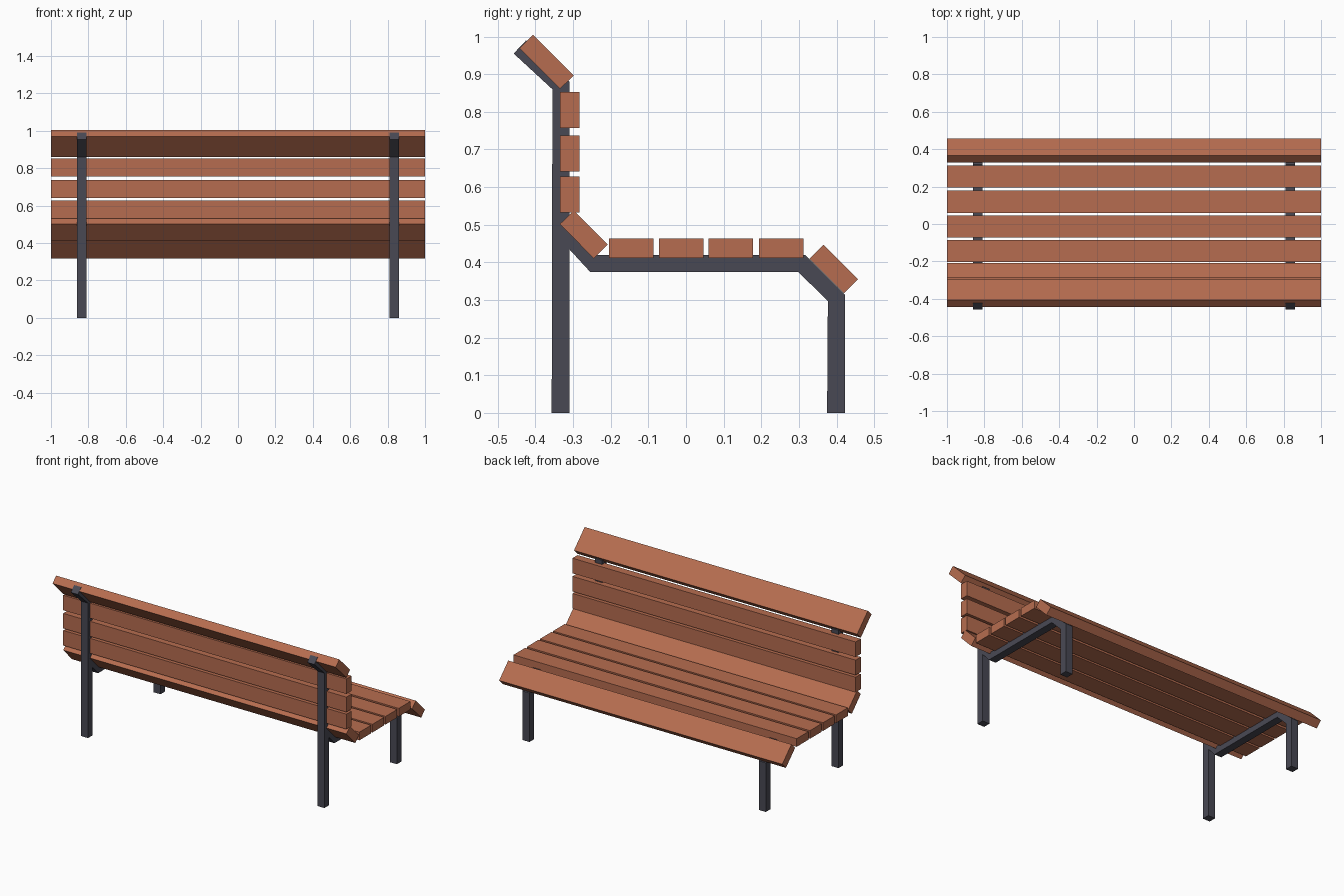
import bpy, bmesh

if "Cube" in bpy.data.objects:
    bpy.data.objects.remove(bpy.data.objects["Cube"])


def material(name, rgb):
    m = bpy.data.materials.new(name)
    m.diffuse_color = (*rgb, 1)
    m.use_nodes = True
    m.node_tree.nodes["Principled BSDF"].inputs["Base Color"].default_value = m.diffuse_color
    return m


wood = material("reddish brown wood", (0.47, 0.152, 0.08))
metal = material("dark grey metal", (0.066, 0.066, 0.088))


def prism(name, profile, x0, x1, mat):
    """Extrude a (y, z) outline from x0 to x1."""
    bm = bmesh.new()
    face = bm.faces.new([bm.verts.new((x0, y, z)) for y, z in profile])
    ext = bmesh.ops.extrude_face_region(bm, geom=[face])
    moved = [v for v in ext["geom"] if isinstance(v, bmesh.types.BMVert)]
    bmesh.ops.translate(bm, verts=moved, vec=(x1 - x0, 0, 0))
    bmesh.ops.recalc_face_normals(bm, faces=bm.faces)
    me = bpy.data.meshes.new(name)
    bm.to_mesh(me)
    bm.free()
    me.materials.append(mat)
    ob = bpy.data.objects.new(name, me)
    bpy.context.collection.objects.link(ob)
    return ob


def slat(name, y0, y1, z0, z1):
    prism(name, [(y0, z0), (y1, z0), (y1, z1), (y0, z1)], -1, 1, wood)


# Flat seat slats
for i, y in enumerate((-0.204, -0.072, 0.06, 0.194)):
    slat(f"seat_slat_{i + 1}", y, y + 0.118, 0.411, 0.463)

# Upright backrest slats
for i, z in enumerate((0.532, 0.641, 0.757)):
    slat(f"back_slat_{i + 1}", -0.335, -0.283, z, z + 0.096)

# Slats tilted 45 degrees
prism("front_edge_slat", [(0.365, 0.447), (0.457, 0.355), (0.42, 0.318), (0.328, 0.41)], -1, 1, wood)
prism("lower_back_slat", [(-0.335, 0.502), (-0.298, 0.538), (-0.208, 0.447), (-0.245, 0.41)], -1, 1, wood)
prism("headrest_slat", [(-0.443, 0.969), (-0.406, 1.005), (-0.298, 0.897), (-0.335, 0.861)], -1, 1, wood)

# Side frames: rear post with bent top, and seat rail bending into the front leg
post = [(-0.357, 0), (-0.31, 0), (-0.31, 0.88), (-0.425, 0.99), (-0.458, 0.955), (-0.355, 0.86)]
rail = [(-0.335, 0.462), (-0.255, 0.375), (0.298, 0.375), (0.377, 0.297), (0.375, 0),
        (0.423, 0), (0.423, 0.313), (0.317, 0.42), (-0.235, 0.42), (-0.32, 0.505), (-0.335, 0.505)]
for side, x in (("left", -0.835), ("right", 0.835)):
    prism(f"rear_post_{side}", post, x - 0.025, x + 0.025, metal)
    prism(f"seat_rail_front_leg_{side}", rail, x - 0.0248, x + 0.0248, metal)
